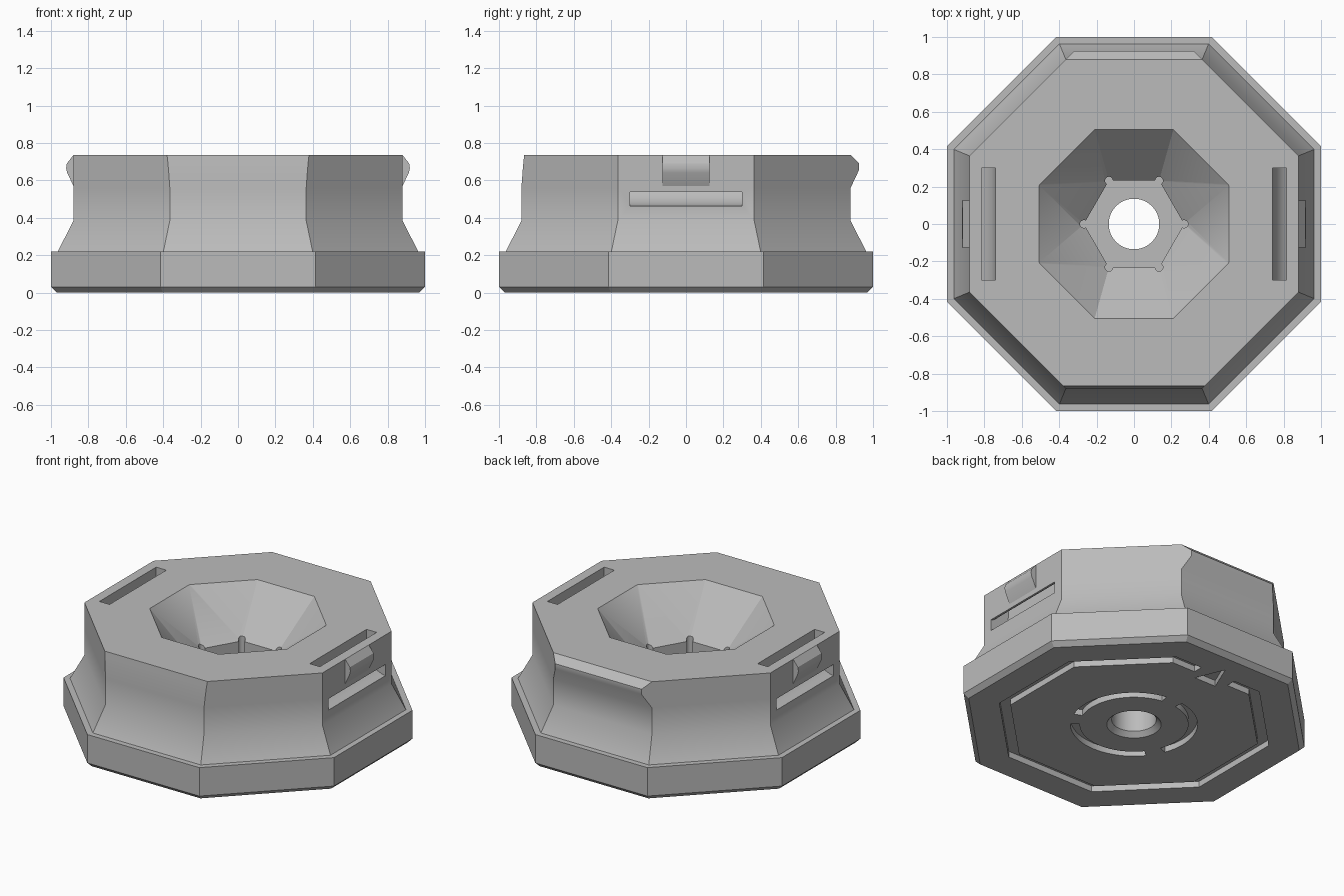
import bpy, bmesh, math
from mathutils import Vector

if "Cube" in bpy.data.objects:
    bpy.data.objects.remove(bpy.data.objects["Cube"], do_unlink=True)

gray = bpy.data.materials.new("plain gray")
gray.use_nodes = True
COLOR = (0.5, 0.5, 0.5, 1)
gray.diffuse_color = COLOR
gray.node_tree.nodes["Principled BSDF"].inputs["Base Color"].default_value = COLOR


def finish(name, bm):
    bmesh.ops.recalc_face_normals(bm, faces=bm.faces[:])
    mesh = bpy.data.meshes.new(name)
    bm.to_mesh(mesh)
    bm.free()
    mesh.materials.append(gray)
    obj = bpy.data.objects.new(name, mesh)
    bpy.context.collection.objects.link(obj)
    return obj


def loft(name, rings):
    """Closed solid through rings that share one point count."""
    bm = bmesh.new()
    loops = [[bm.verts.new(p) for p in ring] for ring in rings]
    n = len(loops[0])
    for a, b in zip(loops, loops[1:]):
        for i in range(n):
            j = (i + 1) % n
            bm.faces.new((a[i], a[j], b[j], b[i]))
    bm.faces.new(loops[0])
    bm.faces.new(loops[-1])
    return finish(name, bm)


def circle(r, z, n=64, center=(0, 0)):
    return [(center[0] + r * math.cos(math.tau * i / n),
             center[1] + r * math.sin(math.tau * i / n), z) for i in range(n)]


def octagon(z, apothem, front=None, back=None):
    """Ring of eight corners; front and back sides may have their own distance."""
    d = [apothem] * 8
    d[2] = back or apothem
    d[6] = front or apothem
    ring = []
    s = math.sin(math.pi / 4)
    c = math.cos(math.pi / 4)
    for i in range(8):
        t = i * math.pi / 4
        along = (d[(i + 1) % 8] - d[i] * c) / s
        ring.append((d[i] * math.cos(t) - along * math.sin(t),
                     d[i] * math.sin(t) + along * math.cos(t), z))
    return ring


def plate(name, pts, lo, hi):
    return loft(name, [[(x, y, z) for x, y in pts] for z in (lo, hi)])


def side_prism(name, pts, half, side):
    return loft(name, [[(side * x, y, z) for x, z in pts] for y in (-half, half)])


def cut(target, cutter):
    mod = target.modifiers.new("cut", "BOOLEAN")
    mod.operation = "DIFFERENCE"
    mod.solver = "EXACT"
    mod.object = cutter
    bpy.ops.object.select_all(action="DESELECT")
    bpy.context.view_layer.objects.active = target
    target.select_set(True)
    bpy.ops.object.modifier_apply(modifier=mod.name)
    bpy.data.objects.remove(cutter, do_unlink=True)


# Body: chamfered base, waisted sides, lip along the back
TOP = 0.735
body = loft("body", [
    octagon(0, 0.97), octagon(0.03, 1), octagon(0.22, 1), octagon(0.22, 0.963),
    octagon(0.385, 0.88), octagon(0.56, 0.88),
    octagon(0.655, 0.88, 0.873, 0.925), octagon(0.69, 0.88, 0.87, 0.925),
    octagon(TOP, 0.88, 0.865, 0.88)])

# Funnel from an octagon down to a hexagonal pocket
hexagon = circle(0.268, 0, 6)
order = [1, 2, 2, 3, 4, 4, 5, 0]
outer = octagon(TOP + 0.01, 0.515)
bm = bmesh.new()
top = [bm.verts.new(p) for p in outer]
mid = [bm.verts.new((x, y, 0.45)) for x, y, z in hexagon]
low = [bm.verts.new((x, y, 0.25)) for x, y, z in hexagon]
near = [min(range(6), key=lambda k: (Vector(hexagon[k]).normalized()
        - Vector((p[0], p[1], 0)).normalized()).length) for p in outer]
for i in range(8):
    j = (i + 1) % 8
    a, b = mid[near[i]], mid[near[j]]
    bm.faces.new((top[i], top[j], b) if a == b else (top[i], top[j], b, a))
for i in range(6):
    j = (i + 1) % 6
    bm.faces.new((mid[i], mid[j], low[j], low[i]))
bm.faces.new(top)
bm.faces.new(low)
bmesh.ops.triangulate(bm, faces=[f for f in bm.faces if len(f.verts) == 4])
cut(body, finish("funnel_cutter", bm))

# Round relief at each pocket corner
for x, y, z in hexagon:
    cut(body, loft("relief_cutter", [circle(0.021, h, 16, (x, y)) for h in (0.251, 0.65)]))

# Centre hole, countersunk underneath
cut(body, loft("hole_cutter", [circle(0.175, -0.01), circle(0.135, 0.03), circle(0.135, 0.3)]))

# Curved strap channels from the top to both sides
channel = [(0.74, 0.8)]
for r, sweep in ((0.16, range(0, 91, 15)), (0.085, range(90, -1, -15))):
    for a in sweep:
        t = math.radians(180 + a)
        p = (0.9 + r * math.cos(t), 0.62 + r * math.sin(t))
        channel.append(p)
        if a == 90:
            channel.append((1.0, p[1]))
    if r == 0.16:
        channel[-1], channel[-2] = channel[-1], channel[-2]
# keep the inner arc's outside point ahead of its start
k = len(channel) - 7
channel[k - 1], channel[k] = channel[k], channel[k - 1]
channel = [p for i, p in enumerate(channel) if p not in channel[:i]]
end = [p for p in channel if p[0] > 0.95]
outer_arc = sorted([p for p in channel if p[0] <= 0.95 and
                    math.hypot(p[0] - 0.9, p[1] - 0.62) > 0.12], key=lambda p: -p[1])
inner_arc = sorted([p for p in channel if p[0] <= 0.95 and
                    math.hypot(p[0] - 0.9, p[1] - 0.62) < 0.12], key=lambda p: p[1])
channel = outer_arc + sorted(end, key=lambda p: p[1]) + inner_arc + [(0.815, 0.8)]
for side in (1, -1):
    cut(body, side_prism("channel_cutter", channel, 0.3, side))

# Octagonal groove underneath, open at the back, with an arrow in the gap
GAP, DEPTH = 0.13, 0.04


def open_octagon(apothem):
    ring = [p[:2] for p in octagon(0, apothem)]
    return [(-GAP, apothem)] + ring[2:] + ring[:2] + [(GAP, apothem)]


cut(body, plate("groove_cutter", open_octagon(0.79) + open_octagon(0.725)[::-1], -0.02, DEPTH))
cut(body, plate("arrow_cutter", [(-0.08, 0.67), (0.08, 0.67), (0, 0.86)], -0.02, DEPTH))

# Three arc grooves around the hole
for start in (90, 210, 330):
    angles = [math.radians(start + 9 + i * 102 / 20) for i in range(21)]
    arc = [(0.385 * math.cos(t), 0.385 * math.sin(t)) for t in angles]
    arc += [(0.33 * math.cos(t), 0.33 * math.sin(t)) for t in reversed(angles)]
    cut(body, plate("arc_cutter", arc, -0.02, DEPTH))

# Strap guides: small rounded bumps above the side openings
bump = [(0.87, 0.57), (0.88, 0.57), (0.913, 0.64), (0.919, 0.665),
        (0.915, 0.69), (0.88, TOP), (0.87, TOP)]
guides = [side_prism(n, bump, 0.125, s)
          for n, s in (("strap_guide_left", 1), ("strap_guide_right", -1))]

for obj in [body] + guides:
    bpy.ops.object.select_all(action="DESELECT")
    obj.select_set(True)
    bpy.context.view_layer.objects.active = obj
    bpy.ops.object.shade_smooth_by_angle(angle=math.radians(27))
